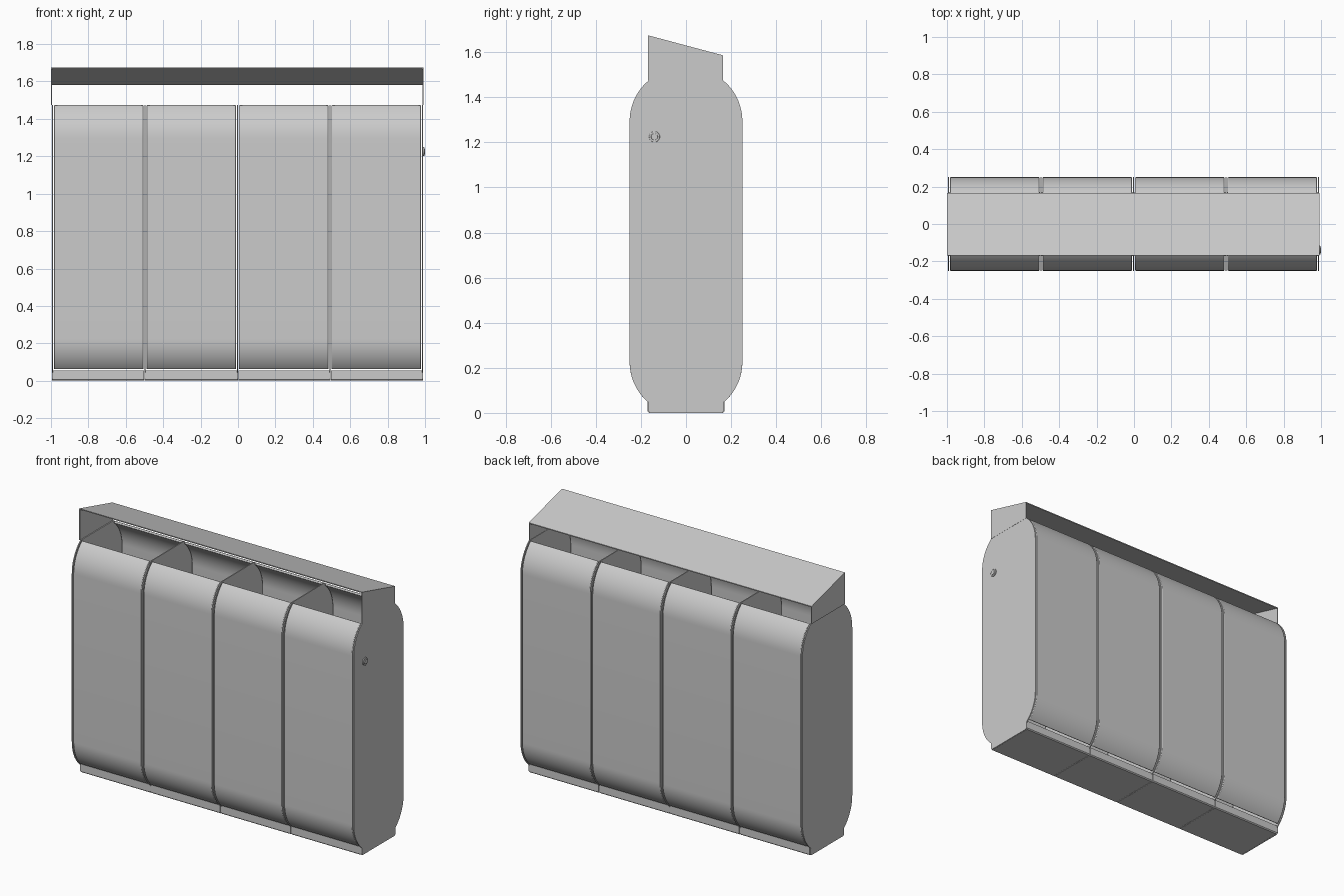
import bpy, bmesh, math
from mathutils import Matrix

if "Cube" in bpy.data.objects:
    bpy.data.objects.remove(bpy.data.objects["Cube"])

X0, X1 = -0.995, 0.99          # outer faces of the end plates
PLATE = 0.006                  # sheet thickness
GAP = 0.005                    # reveal between door panels and plates
R, SEG = 0.233, 12             # shoulder radius and smoothness
Z_LOW, Z_HIGH = 0.225, 1.295   # straight part of the sides
SWEEP = math.asin(0.18 / R)


def finish(bm, name, bevel=0.0):
    bmesh.ops.recalc_face_normals(bm, faces=bm.faces)
    me = bpy.data.meshes.new(name)
    bm.to_mesh(me)
    bm.free()
    ob = bpy.data.objects.new(name, me)
    bpy.context.collection.objects.link(ob)
    bpy.ops.object.select_all(action='DESELECT')
    ob.select_set(True)
    bpy.context.view_layer.objects.active = ob
    bpy.ops.object.shade_smooth_by_angle(angle=math.radians(30))
    if bevel:
        m = ob.modifiers.new("bevel", 'BEVEL')
        m.width, m.segments = bevel, 2
        m.limit_method, m.angle_limit = 'ANGLE', math.radians(40)
    return ob


def prism(name, pts, xa, xb, bevel=0.0):
    """Extrude a closed (y, z) outline from xa to xb."""
    bm = bmesh.new()
    face = bm.faces.new([bm.verts.new((xa, y, z)) for y, z in pts])
    ext = bmesh.ops.extrude_face_region(bm, geom=[face])["geom"]
    verts = [g for g in ext if isinstance(g, bmesh.types.BMVert)]
    bmesh.ops.translate(bm, verts=verts, vec=(xb - xa, 0, 0))
    return finish(bm, name, bevel)


def side_curve(inset=0.0, sweep_low=SWEEP):
    """Bulging side outline from bottom to top, for positive y."""
    r, cy = R - inset, 0.25 - R
    low = [(cy + r * math.cos(a), Z_LOW - r * math.sin(a))
           for a in (sweep_low * (1 - i / SEG) for i in range(SEG + 1))]
    high = [(cy + r * math.cos(a), Z_HIGH + r * math.sin(a))
            for a in (SWEEP * i / SEG for i in range(SEG + 1))]
    return low + high


# Full cross-section used by end plates and dividers
half = [(0.16, 0.0), (0.168, 0.008), (0.168, 0.045)] + side_curve()
section = half + [(-y, z) for y, z in reversed(half)]

pitch = (X1 - X0 - PLATE) / 4
plates = [X0 + i * pitch for i in range(5)]
for i, x in enumerate(plates):
    name = "end_plate" if i in (0, 4) else "divider"
    prism(f"{name}_{i}", section, x, x + PLATE)

# Curved door panels front and back, and a base for every compartment
low = math.asin(0.165 / R)
panel = side_curve(0, low) + side_curve(0.014, low)[::-1]
base = [(-0.17, 0.006), (-0.164, 0), (0.164, 0), (0.17, 0.006),
        (0.17, 0.054), (-0.17, 0.054)]
for i in range(4):
    xa, xb = plates[i] + PLATE, plates[i + 1]
    for side, s in (("front", -1), ("back", 1)):
        prism(f"{side}_panel_{i}", [(s * y, z) for y, z in panel],
              xa + GAP, xb - GAP, 0.004)
    prism(f"base_{i}", base, xa + 0.001, xb - 0.001)

# Sloping roof carried by two end cheeks
cheek = [(-0.168, 1.474), (0.165, 1.474), (0.165, 1.586), (-0.168, 1.675)]
roof = [(-0.168, 1.669), (0.165, 1.58), (0.165, 1.586), (-0.168, 1.675)]
for name, x in (("left", -1.0), ("right", X1 - 0.004)):
    prism(f"{name}_roof_cheek", cheek, x, x + 0.005)
prism("roof", roof, -1.0, X1 + 0.001)


# Round lock on the right end plate
def disc(name, radius, xa, xb):
    bm = bmesh.new()
    mat = Matrix.Translation(((xa + xb) / 2, -0.14, 1.225)) @ Matrix.Rotation(math.pi / 2, 4, 'Y')
    bmesh.ops.create_cone(bm, cap_ends=True, segments=32, radius1=radius,
                          radius2=radius, depth=xb - xa, matrix=mat)
    return finish(bm, name, 0.0015)


disc("lock_collar", 0.024, X1 - 0.002, 0.996)
disc("lock_barrel", 0.015, X1, 1.0)
bm = bmesh.new()
mat = (Matrix.Translation((0.9995, -0.14, 1.225)) @ Matrix.Rotation(math.radians(-40), 4, 'X')
       @ Matrix.Diagonal((0.002, 0.018, 0.004, 1)))
bmesh.ops.create_cube(bm, size=1, matrix=mat)
finish(bm, "lock_key_bar")
